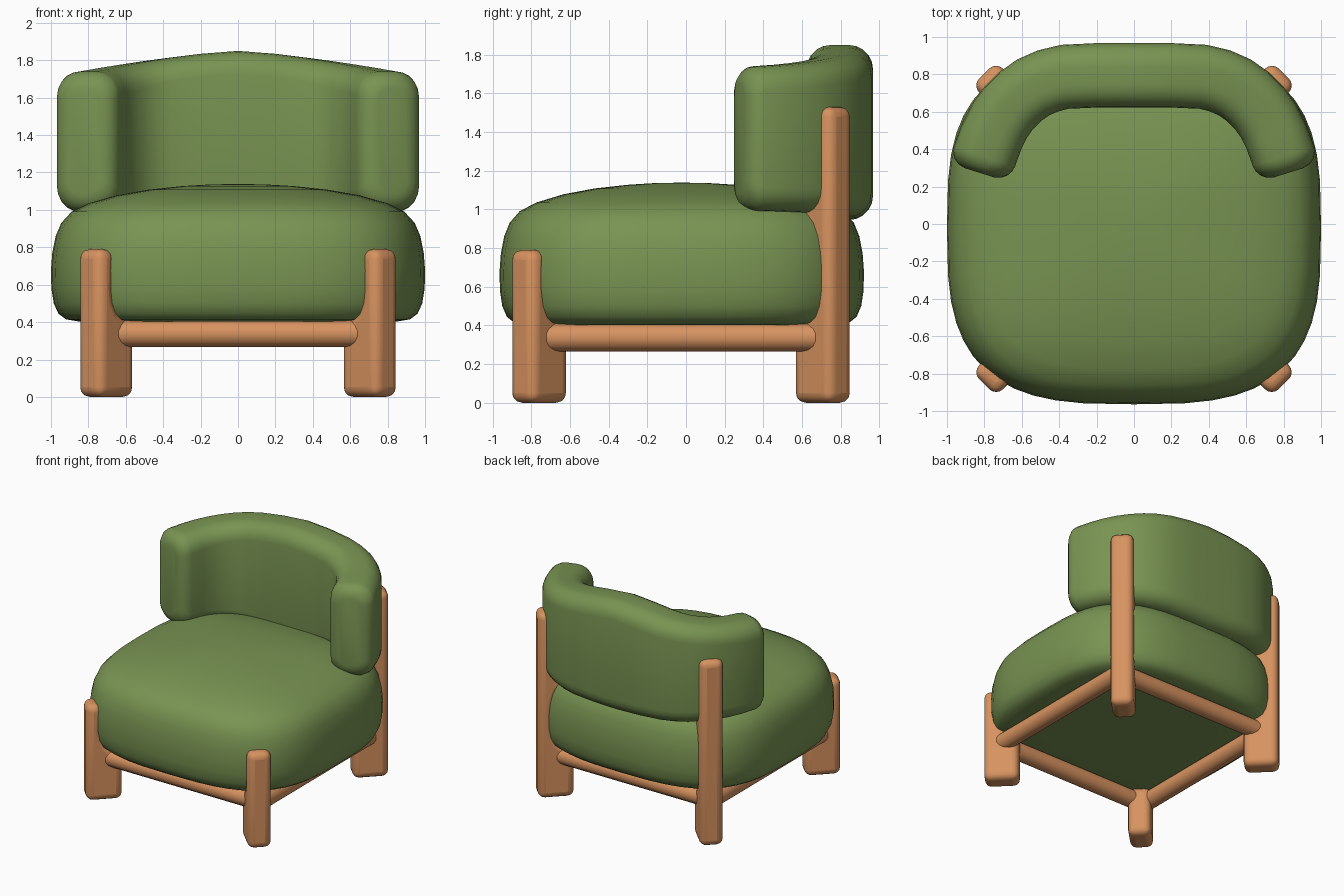
import bpy, bmesh, math
from mathutils import Vector

if "Cube" in bpy.data.objects:
    bpy.data.objects.remove(bpy.data.objects["Cube"])


def material(name, rgb):
    m = bpy.data.materials.new(name)
    m.diffuse_color = (*rgb, 1)
    m.use_nodes = True
    m.node_tree.nodes["Principled BSDF"].inputs["Base Color"].default_value = m.diffuse_color
    return m


GREEN = material("green fabric", (0.19, 0.295, 0.085))
WOOD = material("warm wood", (0.68, 0.29, 0.115))


def finish(bm, name, mat, bevel=0):
    bmesh.ops.recalc_face_normals(bm, faces=bm.faces)
    me = bpy.data.meshes.new(name)
    bm.to_mesh(me)
    bm.free()
    me.materials.append(mat)
    ob = bpy.data.objects.new(name, me)
    bpy.context.collection.objects.link(ob)
    for p in me.polygons:
        p.use_smooth = True
    if bevel:
        b = ob.modifiers.new("rounding", 'BEVEL')
        b.width, b.segments = bevel, 4
        b.limit_method, b.angle_limit = 'ANGLE', math.radians(50)
    return ob


def loft(rings, name, mat):
    """Skin a list of equal-length rings and cap both ends."""
    bm = bmesh.new()
    vs = [[bm.verts.new(p) for p in r] for r in rings]
    n = len(vs[0])
    for a, b in zip(vs, vs[1:]):
        for i in range(n):
            j = (i + 1) % n
            bm.faces.new((a[i], a[j], b[j], b[i]))
    bm.faces.new(vs[0])
    bm.faces.new(vs[-1])
    return finish(bm, name, mat)


# Seat: domed cushion with a superellipse plan
def spow(v, e):
    return math.copysign(abs(v) ** e, v)


def seat_ring(s, z, n=48):
    e = 2 / 3.1
    return [(s * spow(math.cos(a), e), -0.022 + 0.942 * s * spow(math.sin(a), e), z)
            for a in (2 * math.pi * i / n for i in range(n))]


seat_profile = [(0.03, 1.138), (0.15, 1.136), (0.3, 1.127), (0.48, 1.108), (0.65, 1.078),
                (0.8, 1.035), (0.89, 0.99), (0.945, 0.93), (0.975, 0.86), (0.993, 0.77),
                (1.0, 0.68), (0.998, 0.58), (0.985, 0.5), (0.96, 0.445), (0.92, 0.415),
                (0.85, 0.403), (0.6, 0.4), (0.03, 0.4)]
loft([seat_ring(s, z) for s, z in seat_profile], "seat", GREEN)


# Backrest: rounded section swept round a U-shaped path
half = [(0.2, 0.795), (0.37, 0.787), (0.46, 0.765), (0.54, 0.73), (0.61, 0.68),
        (0.67, 0.62), (0.72, 0.55), (0.76, 0.47), (0.80, 0.36)]
path = [Vector((-x, y)) for x, y in reversed(half)] + [Vector((0, 0.795))] + [Vector(p) for p in half]


def back_section(c, normal, inset):
    t = 0.172 - inset
    k = min(1, abs(c.x) / 0.8)
    top = 1.85 - 0.11 * k ** 1.4 - inset
    low = 0.945 + 0.045 * k ** 1.5 + inset
    r = min(0.125, t * 0.85)
    ring = []
    for q, (su, top_side) in enumerate([(1, True), (-1, True), (-1, False), (1, False)]):
        for i in range(6):
            a = math.pi / 2 * (q + i / 5)
            u = su * (t - r) + r * math.cos(a)
            z = (top - r if top_side else low + r) + r * math.sin(a)
            p = c + normal * u
            ring.append((p.x, p.y, z))
    return ring


end_dir = Vector((0.3, -0.954))
sections = []
cap = [(0.03, 0.006), (0.06, 0.025), (0.08, 0.052), (0.09, 0.09)]
for i, c in enumerate(path):
    d = path[min(i + 1, len(path) - 1)] - path[max(i - 1, 0)]
    if i == 0:
        d = Vector((0.3, 0.954))
    if i == len(path) - 1:
        d = end_dir
    d = d.normalized()
    sections.append(back_section(c, Vector((-d.y, d.x)), 0))
first, last = [], []
for along, inset in cap:
    last.append(back_section(path[-1] + end_dir * along, Vector((0.954, 0.3)), inset))
    d = Vector((0.3, 0.954))
    first.append(back_section(path[0] - d * along, Vector((-0.954, 0.3)), inset))
loft(first[::-1] + sections + last, "backrest", GREEN)


# Legs: diagonal planks cut from a side profile (distance outward, height)
def leg(name, profile, sx, sy, y_shift, width=0.18):
    out = Vector((sx, sy, 0)).normalized()
    side = Vector((-out.y, out.x, 0)) * width / 2
    bm = bmesh.new()
    loops = []
    for s in (-1, 1):
        loops.append([bm.verts.new(out * d + side * s + Vector((0, y_shift, z))) for d, z in profile])
    a, b = loops
    n = len(a)
    bm.faces.new(a)
    bm.faces.new(b[::-1])
    for i in range(n):
        j = (i + 1) % n
        bm.faces.new((a[i], b[i], b[j], a[j]))
    finish(bm, name, WOOD, 0.052)


foot = [(0.86, 0), (1.133, 0)]
seat_notch = [(1.016, 0.58), (1.008, 0.51), (0.985, 0.46), (0.945, 0.425), (0.86, 0.41)]
front_profile = foot + [(1.133, 0.79), (1.01, 0.79)] + seat_notch
back_profile = foot + [(1.133, 1.53), (1.01, 1.53), (1.01, 1.1), (0.86, 1.08), (0.86, 0.96),
                       (0.93, 0.925), (0.98, 0.87), (1.006, 0.8), (1.016, 0.7)] + seat_notch
for sx, label in ((-1, "left"), (1, "right")):
    leg("front_leg_" + label, front_profile, sx, -1, -0.055)
    leg("back_leg_" + label, back_profile, sx, 1, 0.003)


# Rails: round bars joining the legs under the seat
def rail(name, p, q, r=0.072):
    p, q = Vector(p), Vector(q)
    bm = bmesh.new()
    rot = (q - p).to_track_quat('Z', 'Y').to_matrix().to_4x4()
    rot.translation = (p + q) / 2
    bmesh.ops.create_cone(bm, cap_ends=True, segments=14, radius1=r, radius2=r,
                          depth=(q - p).length, matrix=rot)
    finish(bm, name, WOOD, 0.012)


Z = 0.338
rail("front_rail", (-0.66, -0.75, Z), (0.66, -0.75, Z))
rail("back_rail", (-0.66, 0.7, Z), (0.66, 0.7, Z))
for sx, label in ((-1, "left"), (1, "right")):
    rail("side_rail_" + label, (sx * 0.725, -0.73, Z), (sx * 0.725, 0.68, Z))

# Smooth shading with crisp edges kept
bpy.ops.object.select_all(action='SELECT')
bpy.context.view_layer.objects.active = bpy.data.objects["seat"]
bpy.ops.object.shade_smooth_by_angle(angle=math.radians(45))
